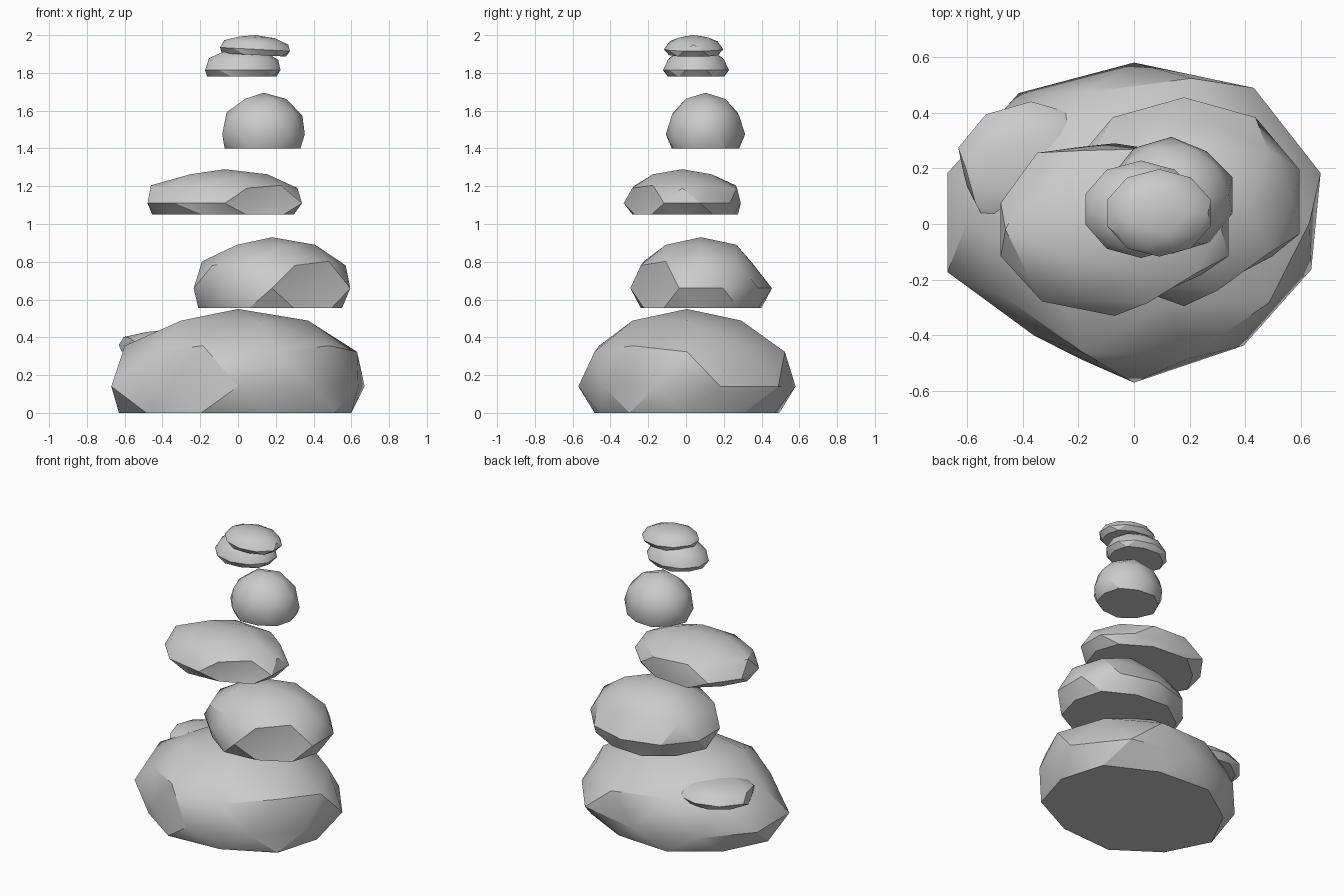
import bpy
import bmesh
from math import radians
from mathutils import Euler, Vector

cube = bpy.data.objects.get("Cube")
if cube:
    bpy.data.objects.remove(cube, do_unlink=True)

# One plain stone colour
grey = bpy.data.materials.new("stone_grey")
grey.use_nodes = True
colour = (0.6, 0.6, 0.6, 1.0)
grey.diffuse_color = colour
bsdf = next(n for n in grey.node_tree.nodes if n.type == "BSDF_PRINCIPLED")
bsdf.inputs["Base Color"].default_value = colour
bsdf.inputs["Roughness"].default_value = 0.9


def stone(name, centre, size, floor, dents=(), tilt=(0, 0, 0)):
    """Faceted ellipsoid with worn or bulging spots and a flattened underside."""
    bm = bmesh.new()
    bmesh.ops.create_icosphere(bm, subdivisions=2, radius=1.0)
    for vert in bm.verts:
        point = vert.co.copy()
        for direction, factor in dents:
            if vert.co.normalized().dot(Vector(direction).normalized()) > 0.97:
                point.x *= factor
                point.y *= factor
        point = Vector(a * b for a, b in zip(point, size))
        # Cut the base flat, then tilt the whole stone
        point.z = max(point.z, floor - centre[2])
        point.rotate(Euler([radians(a) for a in tilt]))
        vert.co = point + Vector(centre)
    bm.normal_update()
    mesh = bpy.data.meshes.new(name)
    bm.to_mesh(mesh)
    bm.free()
    mesh.materials.append(grey)
    obj = bpy.data.objects.new(name, mesh)
    bpy.context.collection.objects.link(obj)
    bpy.ops.object.select_all(action="DESELECT")
    obj.select_set(True)
    bpy.context.view_layer.objects.active = obj
    bpy.ops.object.shade_smooth_by_angle(angle=radians(30))
    return obj


# Directions of the worn and bulging spots
FRONT_LEFT = (0.588, -0.809, 0)
FRONT_RIGHT = (-0.588, -0.809, 0)
BACK_LEFT = (0.588, 0.809, 0)
BACK_RIGHT = (-0.588, 0.809, 0)
SIDE_LEFT = (0.951, -0.309, 0)
SIDE_RIGHT = (-0.951, -0.309, 0)
BACK_TOP_LEFT = (0.276, 0.85, 0.447)
BACK_TOP_RIGHT = (-0.276, 0.85, 0.5)
BACK_LOW_LEFT = (0.276, 0.85, -0.5)
BACK_LOW_RIGHT = (-0.276, 0.85, -0.447)
FRONT_TOP_RIGHT = (-0.724, -0.526, 0.447)
SIDE_TOP_RIGHT = (-0.85, 0, 0.526)

# Large stones of the stack, bottom to top
stone("base_stone", (0, 0.005, 0.14), (0.705, 0.575, 0.41), 0,
      [(FRONT_RIGHT, 0.87), (FRONT_TOP_RIGHT, 0.9), (FRONT_LEFT, 0.95),
       (SIDE_LEFT, 0.95), (BACK_LEFT, 1.04), (BACK_TOP_LEFT, 1.06)])
stone("second_stone", (0.18, 0.08, 0.66), (0.436, 0.375, 0.27), 0.555,
      [(FRONT_LEFT, 0.8), (FRONT_RIGHT, 0.95),
       (BACK_TOP_LEFT, 0.87), (BACK_TOP_RIGHT, 0.87)])
stone("third_stone", (-0.07, -0.02, 1.11), (0.43, 0.31, 0.18), 1.05,
      [(FRONT_LEFT, 0.8), (FRONT_RIGHT, 1.03), (BACK_RIGHT, 1.1),
       (BACK_TOP_LEFT, 1.1), (BACK_TOP_RIGHT, 1.13),
       (BACK_LOW_LEFT, 1.1), (BACK_LOW_RIGHT, 1.12),
       (SIDE_TOP_RIGHT, 1.07)])
stone("fourth_stone", (0.135, 0.103, 1.475), (0.23, 0.21, 0.22), 1.4,
      [(BACK_LEFT, 0.93)])

# Small flat stones at the top
stone("fifth_stone", (0.025, 0.053, 1.815), (0.21, 0.175, 0.12), 1.78)
stone("top_stone", (0.09, 0.04, 1.925), (0.195, 0.157, 0.075), 1.895,
      tilt=(0, 3, 0))

# Pebble wedged into the side of the base stone
stone("side_pebble", (-0.37, 0.2, 0.36), (0.275, 0.24, 0.08), 0.32,
      [(SIDE_RIGHT, 0.88)])
